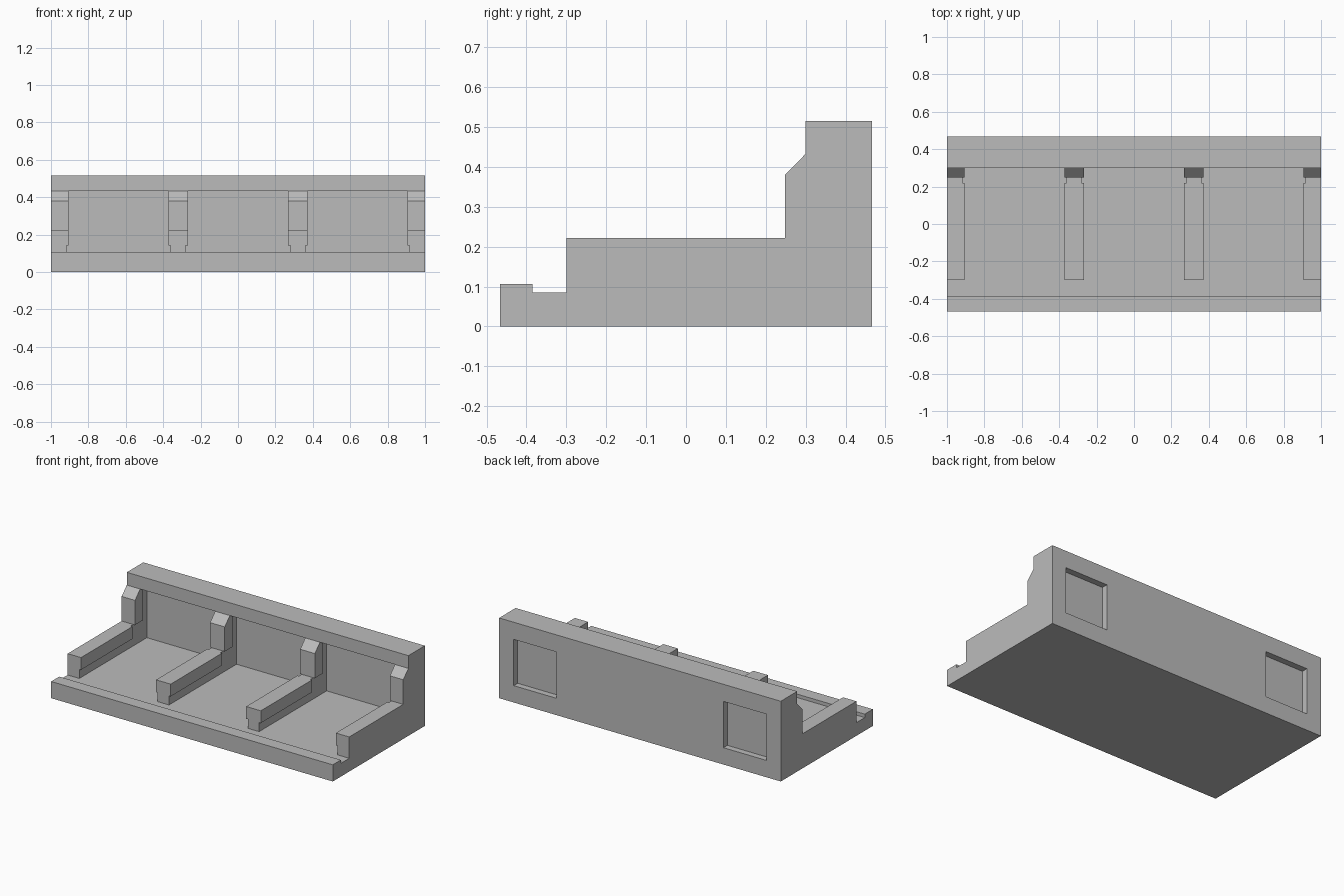
import bpy
import bmesh

if "Cube" in bpy.data.objects:
    bpy.data.objects.remove(bpy.data.objects["Cube"], do_unlink=True)

# Single plain grey
grey = bpy.data.materials.new("plain grey")
grey.use_nodes = True
color = (0.5, 0.5, 0.5, 1.0)
grey.diffuse_color = color
grey.node_tree.nodes["Principled BSDF"].inputs["Base Color"].default_value = color


def extrude_profile(name, profile, x0, x1):
    """Extrude a closed (y, z) profile from x0 to x1."""
    bm = bmesh.new()
    face = bm.faces.new([bm.verts.new((x0, y, z)) for y, z in profile])
    result = bmesh.ops.extrude_face_region(bm, geom=[face])
    moved = [g for g in result["geom"] if isinstance(g, bmesh.types.BMVert)]
    bmesh.ops.translate(bm, verts=moved, vec=(x1 - x0, 0, 0))
    bmesh.ops.recalc_face_normals(bm, faces=bm.faces)
    mesh = bpy.data.meshes.new(name)
    bm.to_mesh(mesh)
    bm.free()
    mesh.materials.append(grey)
    obj = bpy.data.objects.new(name, mesh)
    bpy.context.collection.objects.link(obj)
    return obj


def rect(y0, y1, z0, z1):
    return [(y0, z0), (y1, z0), (y1, z1), (y0, z1)]


# Main dimensions
BACK, LIP, PANEL = 0.467, -0.385, 0.385
FLOOR, LIP_TOP, TOP, BEAM = 0.085, 0.107, 0.515, 0.433
FRONT, BEAM_FRONT = -0.30, 0.30
CAP_Z, RIB_Z = 0.143, 0.222

# Tray: front lip, floor, recessed back panel and overhanging top beam
body = extrude_profile("tray_body", [
    (-BACK, 0), (BACK, 0), (BACK, TOP), (BEAM_FRONT, TOP), (BEAM_FRONT, BEAM),
    (PANEL, BEAM), (PANEL, FLOOR), (LIP, FLOOR), (LIP, LIP_TOP), (-BACK, LIP_TOP),
], -1, 1)

# Two square pockets in the back
for side in (-1, 1):
    cutter = extrude_profile("pocket_cutter", rect(BACK - 0.04, BACK + 0.1, 0.108, 0.405),
                             side * 0.745 - 0.152, side * 0.745 + 0.152)
    cutter.hide_render = True
    cut = body.modifiers.new("pocket", 'BOOLEAN')
    cut.operation = 'DIFFERENCE'
    cut.solver = 'EXACT'
    cut.object = cutter
    bpy.context.view_layer.objects.active = body
    bpy.ops.object.modifier_apply(modifier=cut.name)
    bpy.data.objects.remove(cutter, do_unlink=True)

# Dividers: narrow web, wider rail on top, wider upright with a sloped head
web = [(FRONT, FLOOR), (PANEL, FLOOR), (PANEL, BEAM), (0.33, BEAM), (0.33, RIB_Z),
       (0.22, RIB_Z), (0.22, CAP_Z), (FRONT, CAP_Z)]
rail = rect(FRONT, 0.22, CAP_Z, RIB_Z)
upright = [(0.248, RIB_Z), (0.33, RIB_Z), (0.33, BEAM), (BEAM_FRONT, BEAM), (0.248, 0.38)]
INSET = 0.012

spans = {
    "right_end": (-1, -0.905),
    "right_inner": (-0.372, -0.268),
    "left_inner": (0.268, 0.372),
    "left_end": (0.905, 1),
}
for name, (x0, x1) in spans.items():
    # End dividers stay flush with the outer sides
    w0 = x0 if x0 == -1 else x0 + INSET
    w1 = x1 if x1 == 1 else x1 - INSET
    extrude_profile(name + "_divider_web", web, w0, w1)
    extrude_profile(name + "_divider_rail", rail, x0, x1)
    extrude_profile(name + "_divider_upright", upright, x0, x1)
